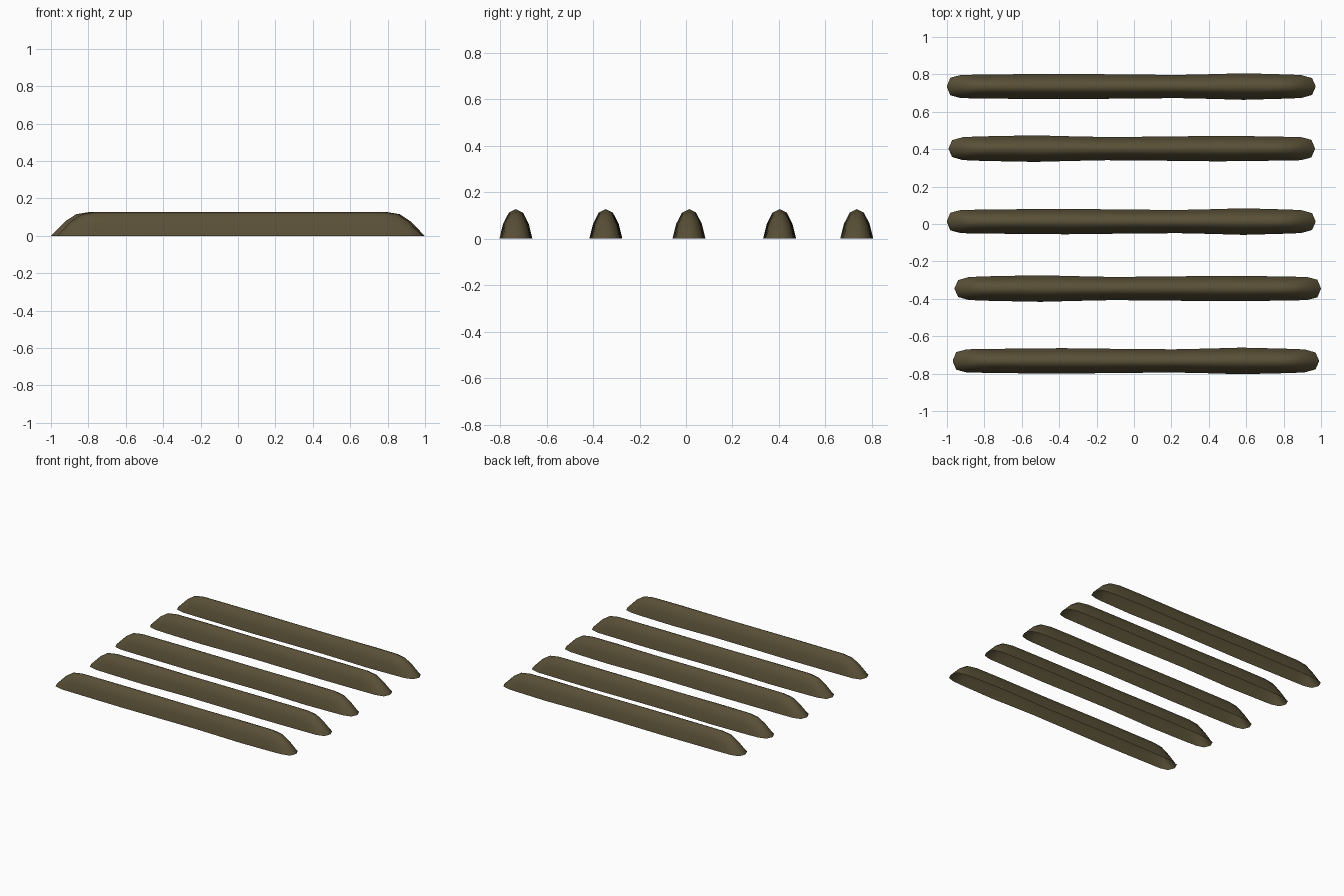
import bpy, bmesh, math

if "Cube" in bpy.data.objects:
    bpy.data.objects.remove(bpy.data.objects["Cube"])

HEIGHT = 0.127
# arch cross-section: (fraction of half width, fraction of height)
ARCH = [(-1, 0), (-0.78, 0.5), (-0.43, 0.88), (0, 1), (0.43, 0.88), (0.78, 0.5), (1, 0)]
# stations along a ridge: (x, half width, height fraction)
STATIONS = [(-0.985, 0.004, 0.0), (-0.967, 0.047, 0.14), (-0.91, 0.062, 0.6), (-0.85, 0.063, 0.91),
            (-0.78, 0.064, 1), (-0.6, 0.066, 1), (-0.35, 0.068, 1), (0, 0.064, 1),
            (0.25, 0.062, 1), (0.43, 0.066, 1), (0.6, 0.071, 1), (0.78, 0.066, 1),
            (0.85, 0.064, 0.91), (0.91, 0.061, 0.6), (0.967, 0.045, 0.14), (0.985, 0.004, 0.0)]

soil = bpy.data.materials.new("soil")
soil.diffuse_color = (0.1, 0.08, 0.038, 1)
soil.use_nodes = True
soil.node_tree.nodes["Principled BSDF"].inputs["Base Color"].default_value = soil.diffuse_color


def ridge(name, x, y, turn, length, shift):
    """Loft an open-bottomed arch along the stations; turn flips it end for end,
    shift slides the bulges along the middle."""
    bm = bmesh.new()
    rings = []
    for sx, hw, h in STATIONS:
        px = sx * length / 1.97 + (shift * (1 - sx * sx) if abs(sx) < 0.7 else 0)
        rings.append([bm.verts.new((x + turn * px, y + turn * a * hw, b * h * HEIGHT))
                      for a, b in ARCH])
    for r, s in zip(rings, rings[1:]):
        for i in range(len(ARCH) - 1):
            bm.faces.new((r[i], s[i], s[i + 1], r[i + 1]))
    me = bpy.data.meshes.new(name)
    bm.to_mesh(me)
    bm.free()
    me.materials.append(soil)
    ob = bpy.data.objects.new(name, me)
    bpy.context.collection.objects.link(ob)
    bpy.ops.object.select_all(action='DESELECT')
    ob.select_set(True)
    bpy.context.view_layer.objects.active = ob
    bpy.ops.object.shade_smooth_by_angle(angle=math.radians(89))


# five soil ridges, alternately turned end for end
for n, args in enumerate([(-0.015, 0.735, 1, 1.97, 0), (-0.012, 0.403, -1, 1.957, -0.12),
                          (-0.015, 0.013, 1, 1.97, 0), (0.02, -0.345, -1, 1.957, -0.12),
                          (0.01, -0.732, 1, 1.957, -0.05)]):
    ridge(f"soil_ridge_{n + 1}", *args)
